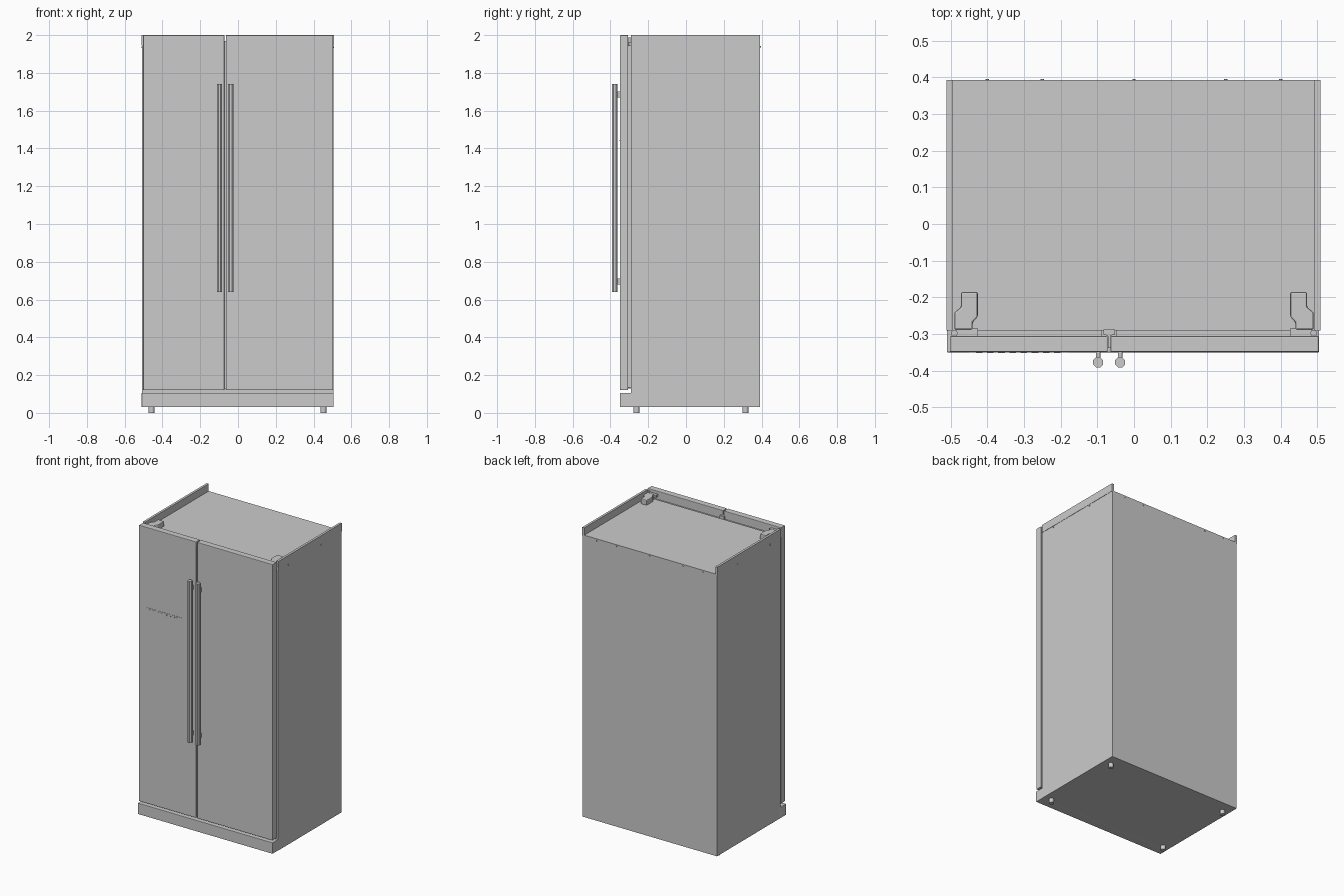
import bpy, bmesh
from math import pi
from mathutils import Matrix

if "Cube" in bpy.data.objects:
    bpy.data.objects.remove(bpy.data.objects["Cube"])


def finish(name, bm, bevel=0.0):
    bmesh.ops.recalc_face_normals(bm, faces=bm.faces)
    me = bpy.data.meshes.new(name)
    bm.to_mesh(me)
    bm.free()
    ob = bpy.data.objects.new(name, me)
    bpy.context.collection.objects.link(ob)
    if bevel:
        m = ob.modifiers.new("Bevel", 'BEVEL')
        m.width, m.segments, m.limit_method = bevel, 2, 'ANGLE'
    return ob


def box(name, x, y, z, bevel=0.0):
    bm = bmesh.new()
    bmesh.ops.create_cube(bm, size=1)
    for v in bm.verts:
        v.co = [a[0] + (c + 0.5) * (a[1] - a[0]) for a, c in zip((x, y, z), v.co)]
    return finish(name, bm, bevel)


def prism(name, pts, z0, z1, bevel=0.0):
    bm = bmesh.new()
    f = bm.faces.new([bm.verts.new((x, y, z0)) for x, y in pts])
    ext = bmesh.ops.extrude_face_region(bm, geom=[f])
    for v in ext['geom']:
        if isinstance(v, bmesh.types.BMVert):
            v.co.z = z1
    return finish(name, bm, bevel)


def cylinder(name, centre, r, depth, axis='Z', sides=12, bevel=0.0):
    bm = bmesh.new()
    bmesh.ops.create_cone(bm, cap_ends=True, segments=sides, radius1=r, radius2=r, depth=depth,
                          matrix=Matrix.Rotation(pi / sides, 4, 'Z'))
    turn = {'X': Matrix.Rotation(pi / 2, 4, 'Y'), 'Y': Matrix.Rotation(pi / 2, 4, 'X'),
            'Z': Matrix.Identity(4)}[axis]
    bmesh.ops.transform(bm, matrix=Matrix.Translation(centre) @ turn, verts=bm.verts)
    return finish(name, bm, bevel)


# Cabinet with the lid recessed between two side rails
box("cabinet_body", (-0.508, 0.506), (-0.29, 0.392), (0.03, 1.95))
for side, x in (("left", (-0.511, -0.495)), ("right", (0.492, 0.508))):
    box(f"top_rail_{side}", x, (-0.29, 0.392), (1.945, 2.0))

# Plinth and feet
box("plinth", (-0.51, 0.505), (-0.35, -0.29), (0.03, 0.105), 0.002)
for sx, x in (("left", -0.458), ("right", 0.453)):
    for sy, y in (("front", -0.262), ("rear", 0.315)):
        cylinder(f"foot_{sx}_{sy}", (x, y, 0.016), 0.016, 0.032)

# Doors, gaskets and the centre divider
for side, a, b in (("left", -0.502, -0.072), ("right", -0.064, 0.504)):
    box(f"door_{side}", (a, b), (-0.349, -0.306), (0.12, 2.0), 0.003)
    box(f"door_gasket_{side}", (a + 0.015, b - 0.015), (-0.308, -0.288), (0.135, 1.945))
prism("centre_divider", [(-0.083, -0.288), (-0.052, -0.288), (-0.052, -0.301), (-0.0645, -0.305),
                         (-0.0645, -0.338), (-0.0715, -0.338), (-0.0715, -0.305), (-0.083, -0.301)],
      0.13, 1.97)

# Octagonal bar handles on stand-offs
for side, x in (("left", -0.098), ("right", -0.038)):
    cylinder(f"handle_{side}", (x, -0.377, 1.19), 0.015, 1.10, sides=8)
    for end, z in (("lower", 0.695), ("upper", 1.685)):
        box(f"handle_mount_{side}_{end}", (x - 0.006, x + 0.006), (-0.370, -0.347),
            (z - 0.016, z + 0.016), 0.002)

# Control panel with a row of buttons along its top
box("control_panel", (-0.45, -0.178), (-0.3505, -0.345), (1.398, 1.454))
for i in range(8):
    x = -0.422 + i * 0.0304
    box(f"control_button_{i + 1}", (x - 0.009, x + 0.009), (-0.3515, -0.349), (1.439, 1.446))

# Hinge covers, arms and pins on top, mirrored left and right
cover = [(-0.472, -0.185), (-0.426, -0.185), (-0.426, -0.254), (-0.440, -0.268), (-0.440, -0.288),
         (-0.490, -0.288), (-0.490, -0.241), (-0.472, -0.227)]
for side, s in (("left", 1), ("right", -1)):
    prism(f"hinge_cover_{side}", [(s * x, y) for x, y in cover], 1.948, 1.985, 0.005)
    box(f"hinge_arm_{side}", sorted((s * -0.484, s * -0.426)), (-0.308, -0.285), (1.965, 1.98))
    cylinder(f"hinge_pin_{side}", (s * 0.49 * -1, -0.298, 1.972), 0.009, 0.03)

# Small screws fixing the lid at the back and sides
for i, x in enumerate((-0.40, -0.25, 0.0, 0.25, 0.40)):
    cylinder(f"back_screw_{i + 1}", (x, 0.393, 1.938), 0.005, 0.006, 'Y', 8)
for side, x in (("left", -0.508), ("right", 0.506)):
    for i, y in enumerate((-0.18, 0.17)):
        cylinder(f"side_screw_{side}_{i + 1}", (x, y, 1.936), 0.005, 0.006, 'X', 8)
